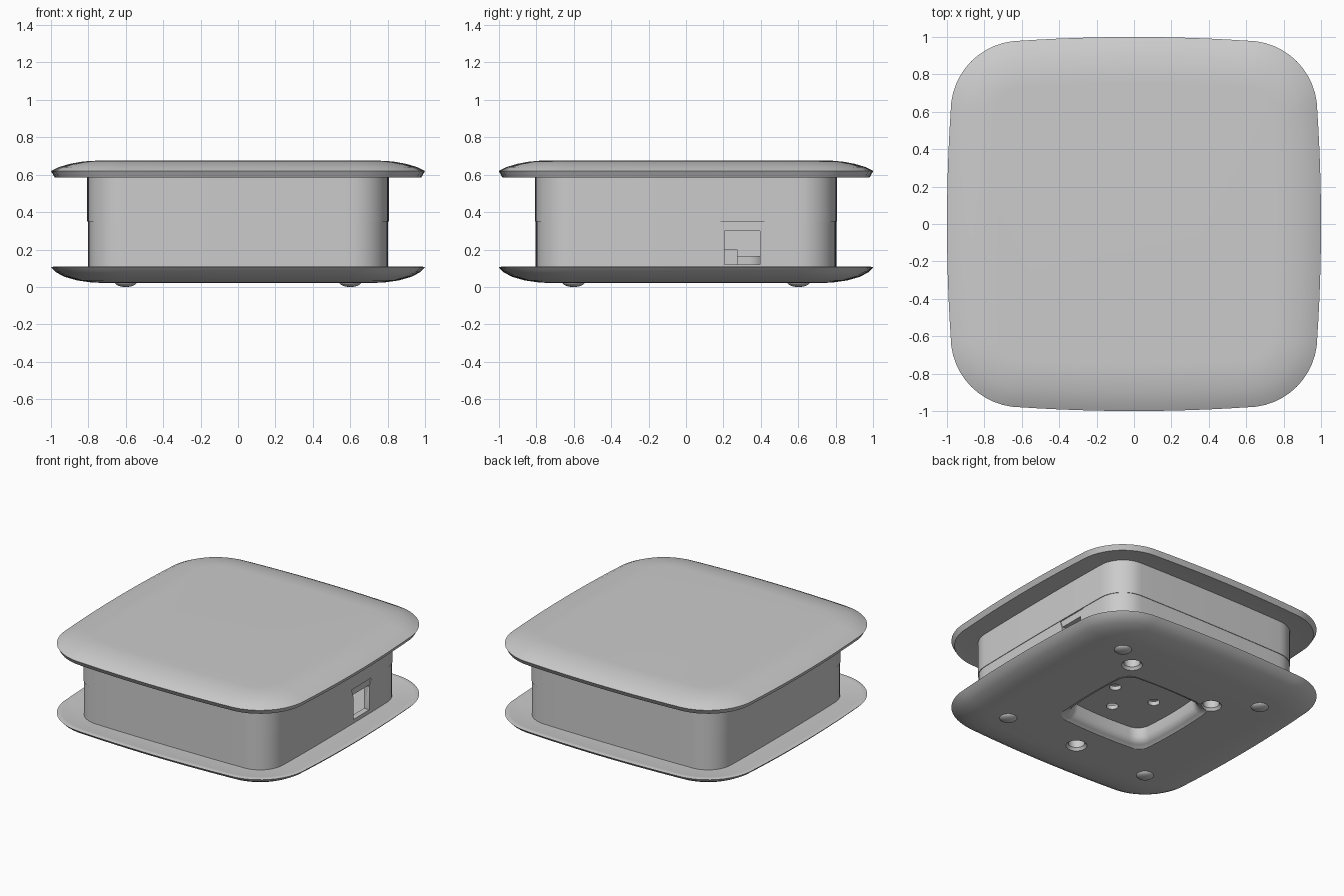
import bpy, bmesh, math

if "Cube" in bpy.data.objects:
    bpy.data.objects.remove(bpy.data.objects["Cube"])

def outline(h, r, bulge):
    """Rounded square, half size h, corner radius r, sides swelling by bulge."""
    c = h - bulge - r
    quarter = []
    if c > 0.001:
        for i in range(1, 12):
            t = -1 + 2 * i / 12
            quarter.append((h - bulge * t * t, c * t))
    for i in range(13 if c > 0.001 else 12):
        a = math.pi / 2 * i / 12
        quarter.append((c + r * math.cos(a), c + r * math.sin(a)))
    pts = []
    for k in range(4):
        for x, y in quarter:
            for _ in range(k):
                x, y = -y, x
            pts.append((x, y))
    return pts

def loft(name, profile, core=0.605, bulge=0.02, closed=False, at=(0, 0)):
    """Stack outlines along a (half size, z) profile; cap it or close it to a shell."""
    bm = bmesh.new()
    rings = []
    for h, z in profile:
        r = h - bulge - core if h - bulge > core + 0.1 else min(0.1, h - bulge)
        if core == 0:
            r = h
        rings.append([bm.verts.new((x + at[0], y + at[1], z))
                      for x, y in outline(h, r, bulge)])
    n = len(rings[0])
    pairs = list(zip(rings, rings[1:]))
    if closed:
        pairs.append((rings[-1], rings[0]))
    else:
        bm.faces.new(rings[0][::-1])
        bm.faces.new(rings[-1])
    for a, b in pairs:
        for i in range(n):
            j = (i + 1) % n
            bm.faces.new((a[i], a[j], b[j], b[i]))
    bmesh.ops.recalc_face_normals(bm, faces=bm.faces)
    me = bpy.data.meshes.new(name)
    bm.to_mesh(me)
    bm.free()
    ob = bpy.data.objects.new(name, me)
    bpy.context.collection.objects.link(ob)
    return ob

def prism(name, yz, x0, x1):
    """Extrude a y-z polygon along x."""
    bm = bmesh.new()
    a = [bm.verts.new((x0, y, z)) for y, z in yz]
    b = [bm.verts.new((x1, y, z)) for y, z in yz]
    bm.faces.new(a)
    bm.faces.new(b)
    for i in range(len(a)):
        j = (i + 1) % len(a)
        bm.faces.new((a[i], a[j], b[j], b[i]))
    bmesh.ops.recalc_face_normals(bm, faces=bm.faces)
    me = bpy.data.meshes.new(name)
    bm.to_mesh(me)
    bm.free()
    ob = bpy.data.objects.new(name, me)
    bpy.context.collection.objects.link(ob)
    return ob

def activate(ob):
    bpy.ops.object.select_all(action='DESELECT')
    ob.select_set(True)
    bpy.context.view_layer.objects.active = ob

def cut(ob, cutter):
    cutter.hide_render = True
    activate(ob)
    m = ob.modifiers.new("cut", 'BOOLEAN')
    m.operation, m.solver, m.object = 'DIFFERENCE', 'EXACT', cutter
    bpy.ops.object.modifier_apply(modifier=m.name)
    bpy.data.objects.remove(cutter)

def smooth(ob):
    activate(ob)
    bpy.ops.object.shade_smooth_by_angle(angle=math.radians(35))

# lid with softly domed edge
lid = loft("lid", [(0.78, 0.602), (0.81, 0.602), (0.965, 0.587), (0.98, 0.585), (1.0, 0.62),
                   (0.96, 0.64), (0.90, 0.658), (0.84, 0.669), (0.79, 0.674), (0.75, 0.675)])

# dished base plate with an inner plinth
base = loft("base_plate", [(0.74, 0.022), (0.79, 0.025), (0.86, 0.035), (0.93, 0.055),
                           (0.975, 0.08), (1.0, 0.105), (0.98, 0.11), (0.965, 0.108),
                           (0.81, 0.092), (0.74, 0.092), (0.45, 0.092), (0.45, 0.165)])

# flared recess under the base
cut(base, loft("recess_cutter", [(0.40, 0.0), (0.385, 0.023), (0.36, 0.034), (0.343, 0.05),
                                 (0.333, 0.075), (0.325, 0.135)], core=0.9, bulge=0.01))

# outer countersunk holes and small holes in the recess
for p in [(0.42, 0.48), (-0.34, 0.40), (0.01, -0.59)]:
    cut(base, loft("hole_cutter", [(0.075, 0.01), (0.07, 0.024), (0.055, 0.04), (0.055, 0.2)],
                   core=0, bulge=0, at=p))
for p in [(0.04, -0.18), (-0.14, 0.04), (0.19, 0.03)]:
    cut(base, loft("small_hole_cutter", [(0.04, 0.1), (0.04, 0.2)], core=0, bulge=0, at=p))

# hollow body in two halves meeting at a seam
lower = loft("lower_body", [(0.803, 0.088), (0.803, 0.35), (0.76, 0.35), (0.76, 0.088)],
             bulge=0.006, closed=True)
upper = loft("upper_body", [(0.807, 0.35), (0.807, 0.606), (0.76, 0.606), (0.76, 0.35)],
             bulge=0.006, closed=True)

# port opening in the right wall with a flared lip above it
cut(lower, prism("port_cutter", [(0.205, 0.12), (0.395, 0.12), (0.395, 0.30), (0.205, 0.30)],
                 0.7, 0.9))
cut(lower, prism("lip_cutter", [(0.205, 0.29), (0.395, 0.29), (0.42, 0.349), (0.185, 0.349)],
                 0.796, 0.9))
prism("port_connector", [(0.20, 0.09), (0.275, 0.09), (0.275, 0.20), (0.20, 0.20)], 0.6, 0.7)

for ob in (lid, base, lower, upper):
    smooth(ob)

# four shallow domed feet
for sx in (-1, 1):
    for sy in (-1, 1):
        bpy.ops.mesh.primitive_uv_sphere_add(segments=24, ring_count=12, radius=1,
                                             location=(0.6 * sx, 0.6 * sy, 0.026))
        foot = bpy.context.object
        foot.name = "foot"
        foot.scale = (0.06, 0.06, 0.026)
        smooth(foot)
